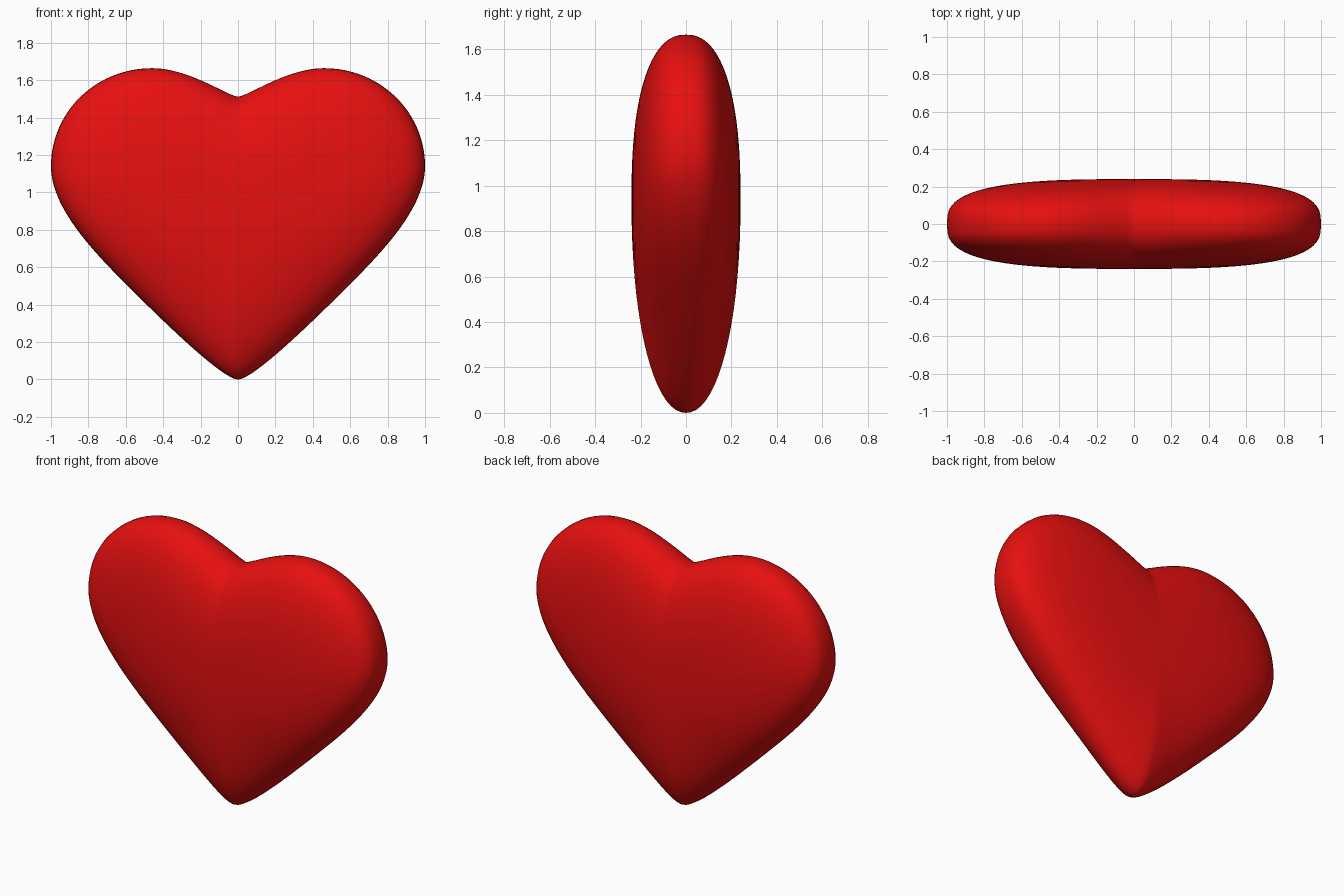
import bpy, bmesh, math
from mathutils import Vector
from mathutils.geometry import interpolate_bezier

cube = bpy.data.objects.get("Cube")
if cube:
    bpy.data.objects.remove(cube, do_unlink=True)

CENTRE = Vector((0, 0.93))
DEPTH = 0.24
STEPS = 24
RINGS = 36

# Half outline in x, z: knot, handle, handle, from the cleft round to the tip
half = [
    (0, 1.512), (0.05, 1.512), (0.26, 1.664),
    (0.46, 1.664), (0.76, 1.664), (1, 1.43),
    (1, 1.14), (1, 0.93), (0.8, 0.71),
    (0.6, 0.51), (0.38, 0.29), (0.08, 0),
    (0, 0),
]
outline = []
for i in range(0, len(half) - 1, 3):
    a, h1, h2, b = (Vector(p) for p in half[i:i + 4])
    outline += interpolate_bezier(a, h1, h2, b, STEPS + 1)[:-1]
outline.append(Vector(half[-1]))
outline = [Vector(p[:2]) for p in outline]
outline += [Vector((-p.x, p.y)) for p in reversed(outline[1:-1])]


def surface_point(p, angle):
    """Point on the puffed body; angle runs from the front pole to the back pole."""
    ray = p - CENTRE
    direction = ray.normalized()
    power = 2 / (2.1 + 0.9 * direction.x ** 2)
    spread = math.sin(angle) ** power
    c = math.cos(angle)
    y = -math.copysign(abs(c) ** power, c) * DEPTH
    # The cleft fades out towards the middle of each face
    if ray.y > 0:
        ray = ray + direction * 0.2 * math.exp(-(p.x / 0.25) ** 2) * (1 - spread)
    flat = CENTRE + ray * spread
    return (flat.x, y, flat.y)


# Puffed heart body
bm = bmesh.new()
front = bm.verts.new((0, -DEPTH, CENTRE.y))
back = bm.verts.new((0, DEPTH, CENTRE.y))
rings = [[bm.verts.new(surface_point(p, math.pi * k / RINGS)) for p in outline]
         for k in range(1, RINGS)]
count = len(outline)
for i in range(count):
    j = (i + 1) % count
    bm.faces.new((front, rings[0][i], rings[0][j]))
    bm.faces.new((back, rings[-1][j], rings[-1][i]))
    for r, s in zip(rings, rings[1:]):
        bm.faces.new((r[i], s[i], s[j], r[j]))
bmesh.ops.recalc_face_normals(bm, faces=bm.faces)
for face in bm.faces:
    face.smooth = True
mesh = bpy.data.meshes.new("heart_body")
bm.to_mesh(mesh)
bm.free()
heart = bpy.data.objects.new("heart_body", mesh)
bpy.context.collection.objects.link(heart)

# Glossy red
red = bpy.data.materials.new("bright_red")
red.use_nodes = True
colour = (0.8, 0.005, 0.005, 1)
red.diffuse_color = colour
red.node_tree.nodes["Principled BSDF"].inputs["Base Color"].default_value = colour
mesh.materials.append(red)
